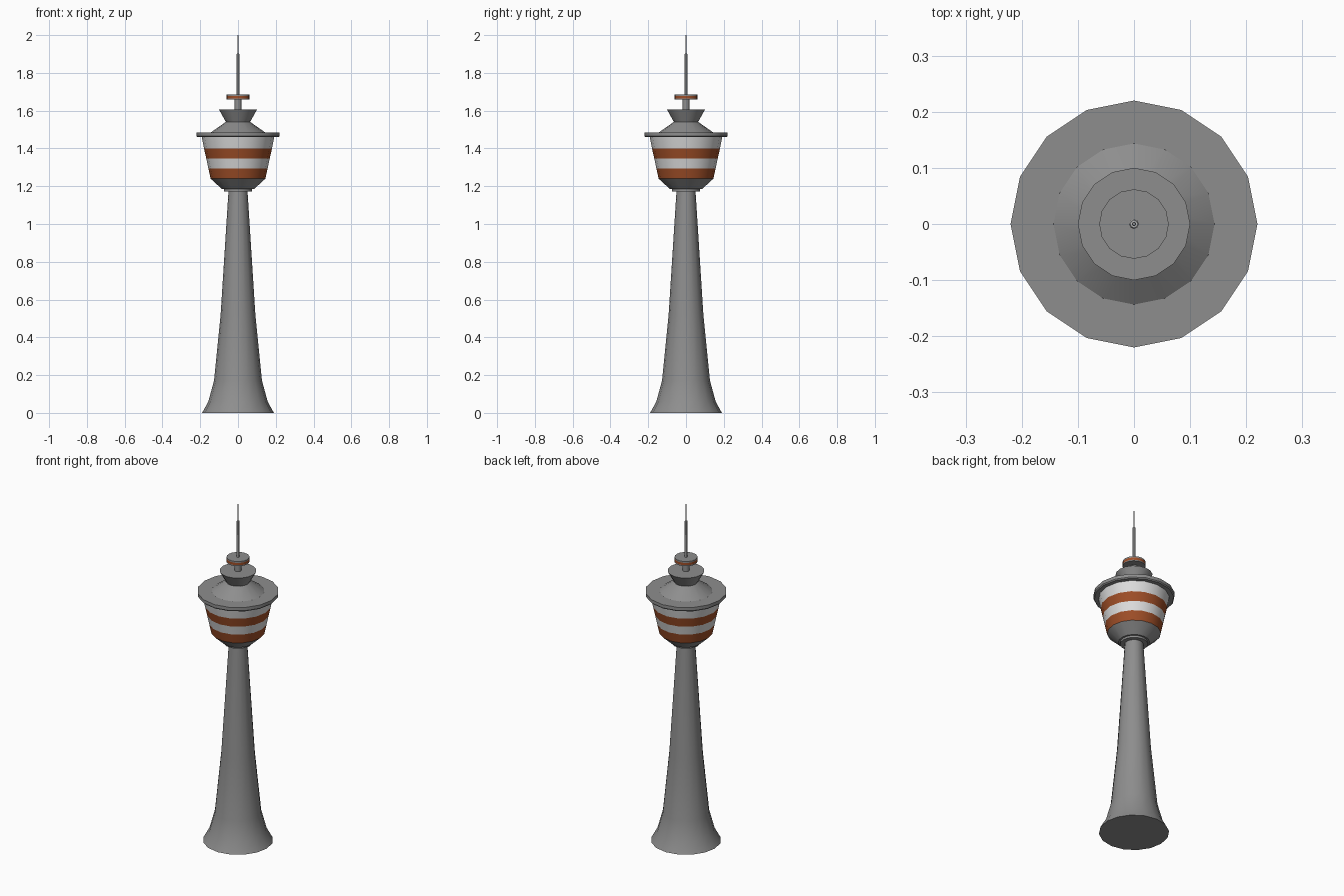
import bpy, bmesh, math

if "Cube" in bpy.data.objects:
    bpy.data.objects.remove(bpy.data.objects["Cube"])


def material(name, rgb):
    m = bpy.data.materials.new(name)
    m.diffuse_color = (*rgb, 1)
    m.use_nodes = True
    m.node_tree.nodes["Principled BSDF"].inputs["Base Color"].default_value = m.diffuse_color
    return m


GREY = material("concrete grey", (0.27, 0.27, 0.27))
WHITE = material("white", (0.72, 0.72, 0.72))
ORANGE = material("rust orange", (0.34, 0.075, 0.02))
SILVER = material("mast silver", (0.50, 0.50, 0.50))


def lathe(name, profile, mats, sides=16, bands=None):
    """Closed solid from (radius, z) rings; bands gives the material per segment."""
    bm = bmesh.new()
    rings = [[bm.verts.new((r * math.cos(2 * math.pi * i / sides),
                            r * math.sin(2 * math.pi * i / sides), z))
              for i in range(sides)] for r, z in profile]
    for k in range(len(rings) - 1):
        a, b = rings[k], rings[k + 1]
        for i in range(sides):
            j = (i + 1) % sides
            f = bm.faces.new((a[i], a[j], b[j], b[i]))
            f.material_index = bands[k] if bands else 0
    bm.faces.new(rings[0][::-1])
    bm.faces.new(rings[-1])
    me = bpy.data.meshes.new(name)
    bm.to_mesh(me)
    bm.free()
    for m in mats:
        me.materials.append(m)
    ob = bpy.data.objects.new(name, me)
    bpy.context.collection.objects.link(ob)
    bpy.ops.object.select_all(action='DESELECT')
    ob.select_set(True)
    bpy.context.view_layer.objects.active = ob
    bpy.ops.object.shade_smooth_by_angle(angle=math.radians(30))
    return ob


# Flared tapering shaft
lathe("shaft", [(0.19, 0), (0.157, 0.06), (0.127, 0.17), (0.092, 0.52),
                (0.05, 1.18)], [GREY])

# Collar under the pod
lathe("collar", [(0.075, 1.173), (0.075, 1.195)], [GREY])

# Striped pod with grey underside
lathe("pod", [(0.085, 1.185), (0.145, 1.24), (0.157, 1.295), (0.168, 1.347),
              (0.18, 1.40), (0.192, 1.462)],
      [GREY, ORANGE, WHITE], bands=[0, 1, 2, 1, 2])

# Roof rim, sloped roof and flared crown
lathe("roof_rim", [(0.215, 1.46), (0.22, 1.466), (0.22, 1.485)], [GREY])
lathe("roof", [(0.145, 1.484), (0.065, 1.54)], [GREY])
lathe("crown", [(0.063, 1.538), (0.10, 1.605)], [GREY])

# Antenna stem, ringed disc, mast and tip
lathe("stem", [(0.018, 1.604), (0.018, 1.66)], [GREY])
lathe("disc", [(0.062, 1.658), (0.062, 1.664), (0.062, 1.678), (0.062, 1.686)],
      [GREY, ORANGE], bands=[0, 1, 0])
lathe("mast", [(0.009, 1.685), (0.007, 1.90)], [SILVER], sides=8)
lathe("mast_tip", [(0.004, 1.899), (0.003, 2.0)], [GREY], sides=8)
